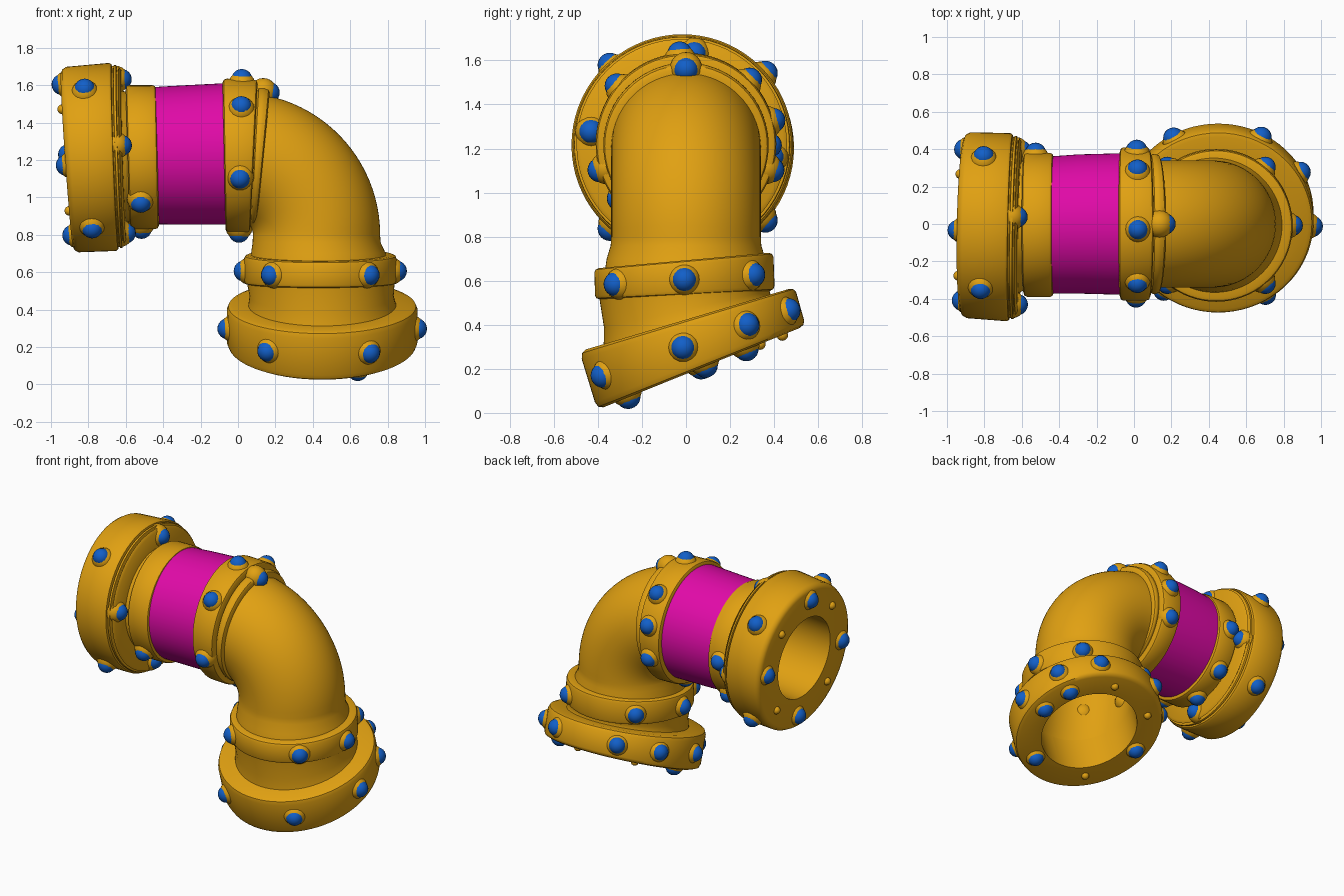
import bpy, bmesh, math
from mathutils import Vector, Matrix

if "Cube" in bpy.data.objects:
    bpy.data.objects.remove(bpy.data.objects["Cube"])

SEG = 72
Y = Vector((0, 1, 0))


def material(name, rgb):
    m = bpy.data.materials.new(name)
    m.diffuse_color = (*rgb, 1)
    m.use_nodes = True
    m.node_tree.nodes["Principled BSDF"].inputs["Base Color"].default_value = m.diffuse_color
    return m


GOLD = material("gold", (0.75, 0.355, 0.006))
MAGENTA = material("magenta", (0.75, 0.003, 0.39))
BLUE = material("blue", (0.006, 0.115, 0.58))


def finish(name, bm, mat):
    bmesh.ops.recalc_face_normals(bm, faces=bm.faces)
    me = bpy.data.meshes.new(name)
    bm.to_mesh(me)
    bm.free()
    me.materials.append(mat)
    ob = bpy.data.objects.new(name, me)
    bpy.context.collection.objects.link(ob)
    return ob


def frame(n):
    n = Vector(n).normalized()
    e1 = (Y - n * n.dot(Y)).normalized()
    return n, e1, n.cross(e1)


def loft(name, stations, mat=GOLD, closed=False):
    """Skin circles given as (centre, axis, radius)."""
    bm = bmesh.new()
    rings = []
    for c, n, r in stations:
        n, e1, e2 = frame(n)
        rings.append([bm.verts.new(Vector(c) + (e1 * math.cos(a) + e2 * math.sin(a)) * r)
                      for a in (2 * math.pi * i / SEG for i in range(SEG))])
    pairs = list(zip(rings, rings[1:]))
    if closed:
        pairs.append((rings[-1], rings[0]))
    for a, b in pairs:
        for i in range(SEG):
            j = (i + 1) % SEG
            bm.faces.new((a[i], a[j], b[j], b[i]))
    return finish(name, bm, mat)


def mix(plane0, plane1, t):
    return (Vector(plane0[0]).lerp(Vector(plane1[0]), t),
            Vector(plane0[1]).lerp(Vector(plane1[1]), t))


def band(name, p0, p1, r, hole, bevel=0.03, profile=None, mat=GOLD):
    """Rounded ring between two planes, each plane = (centre, normal)."""
    b = bevel
    d = b / (Vector(p0[0]) - Vector(p1[0])).length
    if profile is None:
        profile = [(0, r - b), (.3 * d, r - .3 * b), (d, r),
                   (1 - d, r), (1 - .3 * d, r - .3 * b), (1, r - b)]
    profile = [(0, hole)] + profile + [(1, hole)]
    return loft(name, [(*mix(p0, p1, t), rr) for t, rr in profile], mat, True)


# Studs: blue domes with a gold seat, gathered in two meshes
balls, seats = bmesh.new(), bmesh.new()


def ball(bm, p, r, u=20, v=12):
    bmesh.ops.create_uvsphere(bm, u_segments=u, v_segments=v, radius=r,
                              matrix=Matrix.Translation(p))


def stud(plane, angle, radius, out=None):
    """out None: stud on the rim; +1/-1: stud on the face along the axis."""
    n, e1, e2 = frame(plane[1])
    a = math.radians(angle)
    rad = e1 * math.cos(a) + e2 * math.sin(a)
    normal = rad if out is None else n * out
    p = Vector(plane[0]) + rad * radius
    ball(balls, p - normal * .003, .056)
    ball(seats, p - normal * .035, .074)


def nub(plane, angle, radius):
    n, e1, e2 = frame(plane[1])
    a = math.radians(angle)
    ball(seats, Vector(plane[0]) + (e1 * math.cos(a) + e2 * math.sin(a)) * radius, .026)


# Elbow path: up the vertical leg, around the bend, along the horizontal leg
BX, BZ, BR = 0.0, 0.8, 0.42


def bend(r):
    out = []
    for i in range(25):
        a = math.pi / 2 * i / 24
        out.append(((BX + BR * math.cos(a), 0, BZ + BR * math.sin(a)),
                    (-math.sin(a), 0, math.cos(a)), r))
    return out


up = (0, 0, 1)
loft("elbow", [((.435, 0, .6), up, .375), ((.43, 0, .70), up, .36), ((.42, 0, .76), up, .342)]
     + bend(.34) + [((-.05, 0, 1.22), (-1, 0, 0), .34)])

# Tilted end planes of the two flanges
low0 = ((.45, .07, .205), (0, -math.sin(math.radians(22)), math.cos(math.radians(22))))
low1 = ((.45, .005, .425), (0, -math.sin(math.radians(16.6)), math.cos(math.radians(16.6))))
left0 = ((-.915, -.005, 1.20), (1, -.02, .07))
left1 = ((-.61, -.02, 1.22), (1, -.02, .03))

# Inner bore running through the whole fitting
loft("bore", [(*low0, .33), (*low1, .33), ((.42, 0, .62), up, .31)] + bend(.30)
     + [((-.5, 0, 1.22), (-1, 0, 0), .29), (left0[0], (-1, .02, -.07), .28)])

# Lower flange, neck and collar
band("lower_flange", low0, low1, .51, .33, .03)
neck1 = ((.44, 0, .58), (0, -.05, 1))
loft("lower_neck", [(*low1, .395), (*mix(low1, neck1, .3), .385), (*neck1, .40)])
col0 = ((.44, -.005, .535), (0, -.05, 1))
col1 = ((.44, -.01, .692), (0, -.09, 1))
band("lower_collar", col0, col1, .408, .33, .02)

# Collar beside the elbow, with a stepped lip
mid0 = ((-.075, 0, 1.225), (1, 0, .02))
mid1 = ((.085, 0, 1.22), (1, 0, -.05))
mid2 = ((.135, 0, 1.21), (1, 0, -.10))
band("middle_collar", mid0, mid1, .41, .33, .02)
band("middle_collar_lip", mid1, mid2, .375, .32, .02)

# Painted sleeve
loft("sleeve", [((-.44, -.005, 1.223), (1, 0, .02), .367), ((-.30, 0, 1.226), (1, 0, .02), .372),
                ((-.07, 0, 1.232), (1, 0, .02), .378)], MAGENTA)

# Collar beside the left flange and its short neck
out0 = ((-.59, -.005, 1.215), (1, 0, .03))
out1 = ((-.43, -.005, 1.215), (1, 0, .02))
band("left_collar", out0, out1, .385, .29, .02)
loft("left_neck", [(*left1, .35), (*out0, .35)])

# Left flange with grooved inner edge
band("left_flange", left0, left1, .5, .28, profile=[
    (0, .465), (.03, .485), (.1, .497), (.80, .503), (.84, .495), (.85, .475), (.87, .475),
    (.88, .49), (.92, .488), (.93, .465), (.95, .465), (.96, .478), (1, .46)])

# Studs and nubs on the left flange
for a in (45, 135, 225, 315):
    stud(mix(left0, left1, .4), a - 3 if a < 180 else a + 3, .503)
    nub(left0, a, .385)
for a in (0, 90, 180, 270):
    stud(left0, a + 4, .405, -1)
    stud(left1, a - 8, .415, 1)

# Studs on the left collar
for a in (0, 219, 277, 315):
    stud(mix(out0, out1, .4), a, .387)

# Studs on the middle collar
for a in (15, 45, 94, 140, 197, 270, 343):
    stud(mix(mid0, mid1, .55), a, .412)
stud(mid2, 90, .352, 1)

# Studs on the lower collar
for a in (0, 50, 130, 180, 230, 310):
    stud(mix(col0, col1, .45), a - 90, .41)

# Studs and nubs on the lower flange
for a in (-6, 30, 63, 118, 150, 186, 235, 300):
    stud(mix(low0, low1, .5), a - 90, .51)
for a in (-62, 3, 33, 180):
    stud(low0, a - 90, .405, -1)
for a in (78, 135, 236):
    nub(low0, a - 90, .405)

finish("stud_domes", balls, BLUE)
finish("stud_seats", seats, GOLD)

# Smooth shading with crisp edges
for ob in bpy.context.scene.objects:
    ob.select_set(True)
    bpy.context.view_layer.objects.active = ob
bpy.ops.object.shade_smooth_by_angle(angle=math.radians(40))
